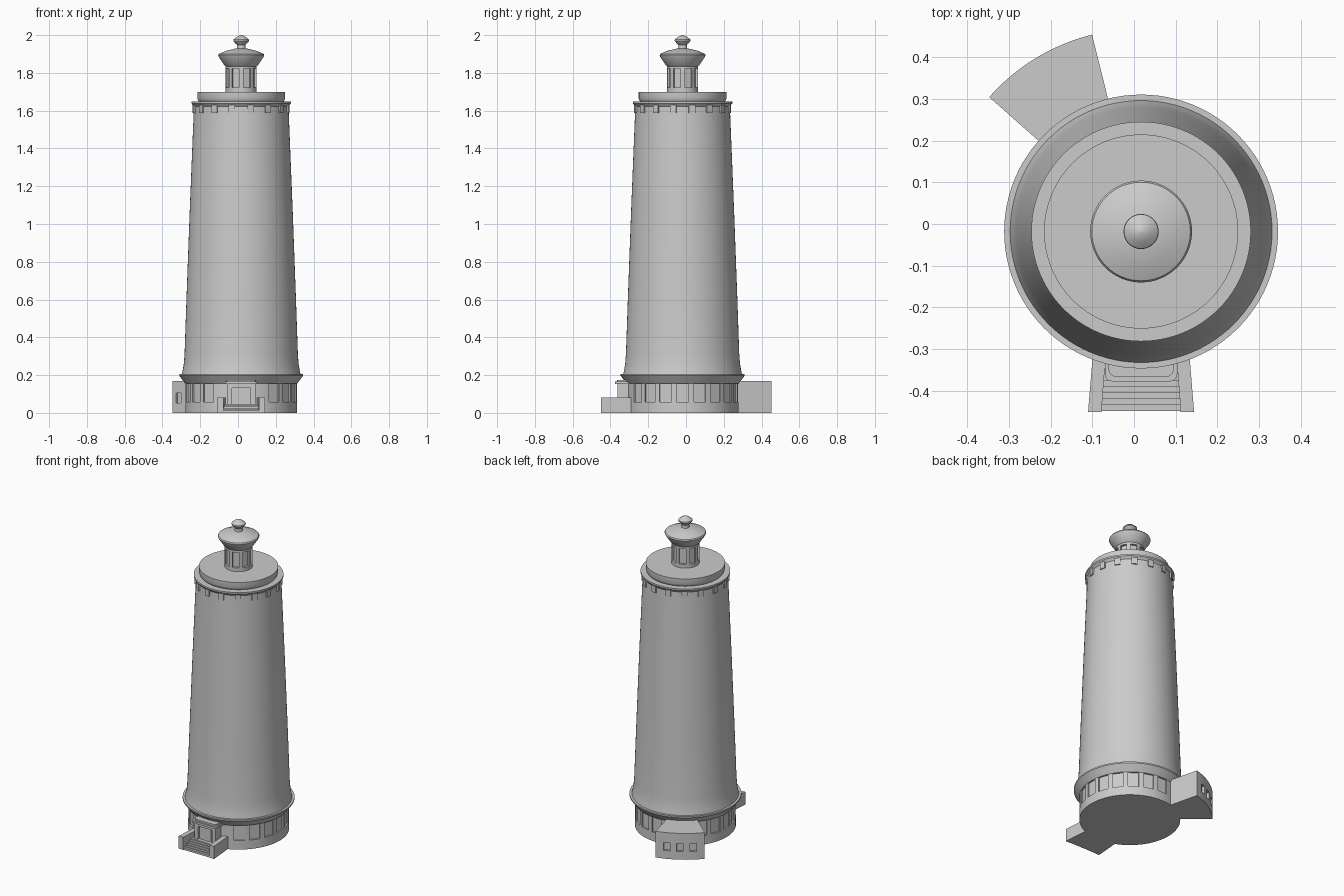
import bpy, bmesh, math
from mathutils import Matrix, Vector

if "Cube" in bpy.data.objects:
    bpy.data.objects.remove(bpy.data.objects["Cube"])

CX, CY = 0.017, -0.018          # tower axis
AXIS = Matrix.Translation((CX, CY, 0))

stone = bpy.data.materials.new("grey_stone")
stone.diffuse_color = (0.6, 0.6, 0.6, 1)
stone.use_nodes = True
stone.node_tree.nodes["Principled BSDF"].inputs["Base Color"].default_value = stone.diffuse_color


def finish(name, bm, smooth=False):
    bmesh.ops.recalc_face_normals(bm, faces=bm.faces)
    me = bpy.data.meshes.new(name)
    bm.to_mesh(me)
    bm.free()
    me.materials.append(stone)
    ob = bpy.data.objects.new(name, me)
    bpy.context.collection.objects.link(ob)
    if smooth:
        bpy.ops.object.select_all(action='DESELECT')
        ob.select_set(True)
        bpy.context.view_layer.objects.active = ob
        bpy.ops.object.shade_smooth_by_angle(angle=math.radians(28))
    return ob


def lathe(name, profile, n=96):
    """Closed solid of revolution about the tower axis from (radius, z) points."""
    bm = bmesh.new()
    rings = [[bm.verts.new((CX + r * math.cos(2 * math.pi * i / n),
                            CY + r * math.sin(2 * math.pi * i / n), z))
              for i in range(n)] for r, z in profile]
    for a, b in zip(rings, rings[1:]):
        for i in range(n):
            j = (i + 1) % n
            bm.faces.new((a[i], a[j], b[j], b[i]))
    bm.faces.new(rings[0])
    bm.faces.new(rings[-1])
    return finish(name, bm, True)


def add_prism(bm, pts, z0, z1):
    lo = [bm.verts.new((x, y, z0)) for x, y in pts]
    hi = [bm.verts.new((x, y, z1)) for x, y in pts]
    bm.faces.new(lo)
    bm.faces.new(hi)
    for i in range(len(pts)):
        j = (i + 1) % len(pts)
        bm.faces.new((lo[i], lo[j], hi[j], hi[i]))


def prism(name, pts, z0, z1, smooth=False):
    bm = bmesh.new()
    add_prism(bm, pts, z0, z1)
    return finish(name, bm, smooth)


def radial_boxes(name, angles, radius, depth, width, z0, z1):
    """Boxes facing outwards, centred on the given radius."""
    bm = bmesh.new()
    for a in angles:
        m = (AXIS @ Matrix.Rotation(math.radians(a), 4, 'Z')
             @ Matrix.Translation((radius, 0, (z0 + z1) / 2))
             @ Matrix.Diagonal((depth, width, z1 - z0, 1)))
        bmesh.ops.create_cube(bm, size=1, matrix=m)
    return finish(name, bm)


def cut(target, cutter):
    mod = target.modifiers.new("recesses", 'BOOLEAN')
    mod.operation = 'DIFFERENCE'
    mod.solver = 'EXACT'
    mod.object = cutter
    cutter.hide_render = True
    cutter.hide_set(True)


# Base drum with flared ledge and recessed windows
base = lathe("base_drum", [(0.296, 0), (0.296, 0.155), (0.304, 0.165),
                           (0.328, 0.197), (0.328, 0.206)])
angles = [18 * i for i in range(20) if 18 * i not in (108, 126, 252, 270, 288)]
cut(base, radial_boxes("base_window_cutter", angles, 0.306, 0.04, 0.065, 0.058, 0.154))

# Tapering shaft
lathe("tower_shaft", [(0.315, 0.2), (0.309, 0.23), (0.304, 0.26), (0.3, 0.31),
                      (0.29, 0.6), (0.273, 1.06), (0.25, 1.63)])

# Cornice and the small corbels beneath it
lathe("cornice", [(0.25, 1.622), (0.256, 1.63), (0.263, 1.638), (0.263, 1.648)])
radial_boxes("corbels", [11.25 + 22.5 * i for i in range(16)],
             0.246, 0.025, 0.034, 1.587, 1.63)

# Gallery drum
lathe("gallery_drum", [(0.222, 1.645), (0.229, 1.655), (0.2325, 1.665), (0.2325, 1.699)])

# Lantern room with recessed panes
lantern = lathe("lantern_room", [(0.082, 1.69), (0.082, 1.845)], 64)
cut(lantern, radial_boxes("lantern_window_cutter", [22.5 + 45 * i for i in range(8)],
                          0.082, 0.03, 0.04, 1.722, 1.822))

# Lantern roof and finial
lathe("lantern_roof", [(0.082, 1.835), (0.09, 1.842), (0.118, 1.884), (0.122, 1.894),
                       (0.118, 1.901), (0.08, 1.917), (0.03, 1.929)], 64)
lathe("finial", [(0.024, 1.92), (0.022, 1.948), (0.032, 1.957), (0.042, 1.97),
                 (0.041, 1.977), (0.025, 1.99), (0.004, 2.0)], 48)

# Curved annex at the back
A0, A1, R = 104, 138.5, 0.486


def polar(r, a):
    a = math.radians(a)
    return (CX + r * math.cos(a), CY + r * math.sin(a))


arc = [polar(R, A0 + (A1 - A0) * i / 16) for i in range(17)]
annex = prism("annex", arc + [polar(0.27, A1), polar(0.27, A0)], 0, 0.17, True)
cutter = radial_boxes("annex_window_cutter", [A0 + (A1 - A0) * t for t in (0.23, 0.5, 0.77)],
                      R, 0.03, 0.038, 0.053, 0.105)
cut(annex, cutter)
# single window in the annex side wall
bm = bmesh.new()
bmesh.ops.create_cube(bm, size=1, matrix=AXIS @ Matrix.Rotation(math.radians(A1), 4, 'Z')
                      @ Matrix.Translation((0.442, 0, 0.079))
                      @ Matrix.Diagonal((0.036, 0.024, 0.052, 1)))
cut(annex, finish("annex_side_window_cutter", bm))

# Entrance stair: splayed side walls and steps
for side, name in ((-1, "left"), (1, "right")):
    prism(f"stair_wall_{name}", [(CX + side * x, y) for x, y in
          ((0.127, -0.45), (0.095, -0.45), (0.082, -0.28), (0.113, -0.28))], 0, 0.082)
bm = bmesh.new()
for i in range(6):
    y = -0.448 + 0.0145 * i
    add_prism(bm, [(CX - 0.1, y), (CX + 0.1, y), (CX + 0.09, -0.28), (CX - 0.09, -0.28)],
              0, 0.012 + 0.007 * i)
finish("steps", bm)

# Entrance portal: jambs, lintel, door panel and rounded cornice
def box(name, x0, x1, y0, y1, z0, z1):
    return prism(name, [(CX + x0, y0), (CX + x1, y0), (CX + x1, y1), (CX + x0, y1)], z0, z1)


for side, name in ((-1, "left"), (1, "right")):
    box(f"portal_jamb_{name}", min(side * 0.075, side * 0.05), max(side * 0.075, side * 0.05),
        -0.363, -0.28, 0.04, 0.152)
box("portal_lintel", -0.075, 0.075, -0.363, -0.28, 0.132, 0.152)
box("portal_back", -0.06, 0.06, -0.346, -0.28, 0.04, 0.14)
box("door", -0.037, 0.037, -0.352, -0.34, 0.047, 0.128)


def cornice_outline(w, y, r=0.018):
    pts = []
    for side in (-1, 1):
        quarter = [(side * (w - r + r * math.cos(t)), y + r - r * math.sin(t))
                   for t in [math.pi / 2 * i / 5 for i in range(6)]]
        pts += quarter if side < 0 else quarter[::-1]
    return [(CX + px, py) for px, py in pts] + [(CX + w, -0.28), (CX - w, -0.28)]


prism("portal_cornice", cornice_outline(0.087, -0.377), 0.152, 0.165, True)
prism("portal_cap", cornice_outline(0.078, -0.366), 0.165, 0.175, True)
